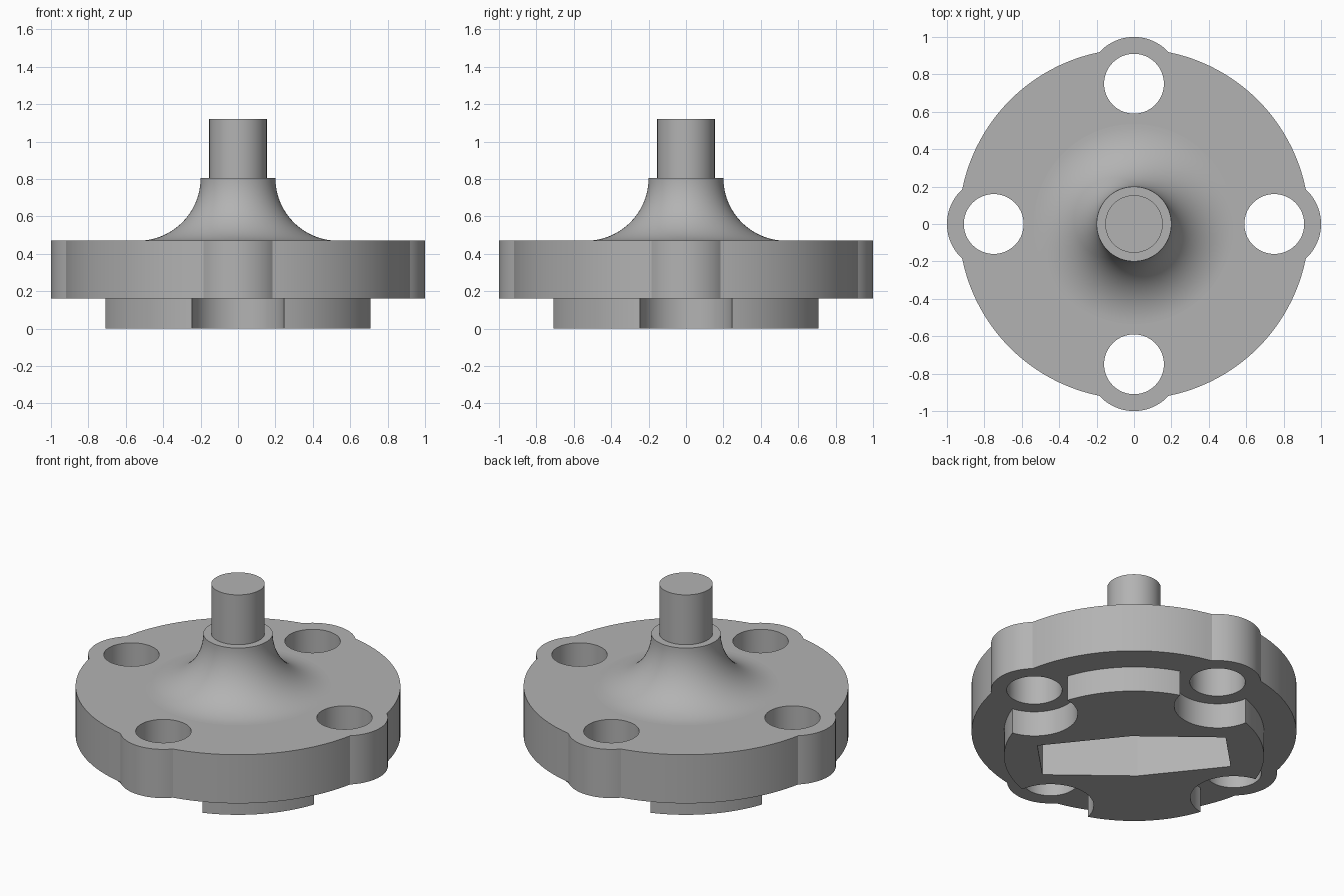
import bpy, bmesh
from math import pi, cos, sin, asin, acos, radians, sqrt
from mathutils import Matrix

cube = bpy.data.objects.get("Cube")
if cube:
    bpy.data.objects.remove(cube, do_unlink=True)

# One plain grey metal
GREY = (0.45, 0.45, 0.45, 1)
metal = bpy.data.materials.new("grey_metal")
metal.use_nodes = True
metal.diffuse_color = GREY
metal.node_tree.nodes["Principled BSDF"].inputs["Base Color"].default_value = GREY

BOLT = 0.75           # bolt circle radius
LUG = 0.25            # lug and notch radius
HOLE = 0.16
FLANGE, BOSS = 0.937, 0.75
Z_BOSS, Z_FLANGE, Z_NECK, Z_ROD = 0.16, 0.47, 0.805, 1.122


def finish(name, bm):
    bmesh.ops.recalc_face_normals(bm, faces=bm.faces)
    mesh = bpy.data.meshes.new(name)
    bm.to_mesh(mesh)
    bm.free()
    mesh.materials.append(metal)
    ob = bpy.data.objects.new(name, mesh)
    bpy.context.collection.objects.link(ob)
    return ob


def prism(name, outline, z0, z1):
    bm = bmesh.new()
    face = bm.faces.new([bm.verts.new((x, y, z0)) for x, y in outline])
    top = bmesh.ops.extrude_face_region(bm, geom=[face])["geom"]
    verts = [v for v in top if isinstance(v, bmesh.types.BMVert)]
    bmesh.ops.translate(bm, verts=verts, vec=(0, 0, z1 - z0))
    return finish(name, bm)


def arc(cx, r, a0, a1, n):
    return [(cx + r * cos(a0 + (a1 - a0) * i / n), r * sin(a0 + (a1 - a0) * i / n))
            for i in range(n + 1)]


def four_fold(points):
    return [(x * c - y * s, x * s + y * c)
            for c, s in ((1, 0), (0, 1), (-1, 0), (0, -1)) for x, y in points]


def scalloped(radius, outward):
    """Disc outline with a lug (outward) or a notch (inward) at each bolt."""
    x = (radius ** 2 + BOLT ** 2 - LUG ** 2) / (2 * BOLT)
    y = sqrt(radius ** 2 - x ** 2)
    a = acos((x - BOLT) / LUG)
    start, end = (-a, a) if outward else (2 * pi - a, a)
    rim = asin(y / radius)
    return four_fold(arc(BOLT, LUG, start, end, 32)
                     + arc(0, radius, rim, pi / 2 - rim, 24)[1:-1])


def boolean(target, other, operation):
    mod = target.modifiers.new(operation.lower(), "BOOLEAN")
    mod.operation, mod.solver, mod.object = operation, "EXACT", other
    bpy.context.view_layer.objects.active = target
    bpy.ops.object.modifier_apply(modifier=mod.name)
    bpy.data.objects.remove(other, do_unlink=True)


def lathe(name, profile, steps):
    bm = bmesh.new()
    verts = [bm.verts.new((r, 0, z)) for r, z in profile]
    edges = [bm.edges.new(pair) for pair in zip(verts, verts[1:])]
    bmesh.ops.spin(bm, geom=verts + edges, axis=(0, 0, 1), cent=(0, 0, 0),
                   angle=2 * pi, steps=steps)
    bmesh.ops.remove_doubles(bm, verts=bm.verts, dist=1e-4)
    return finish(name, bm)


# Lugged flange joined to the notched boss below it
flange = prism("flange", scalloped(FLANGE, True), Z_BOSS, Z_FLANGE)
boss = prism("boss", scalloped(BOSS, False), 0, Z_BOSS + 0.04)
boolean(flange, boss, "UNION")

# Four bolt holes
for k in range(4):
    hole = prism("hole_cutter", arc(BOLT, HOLE, 0, 2 * pi, 64)[:-1], 0.05, 0.6)
    hole.data.transform(Matrix.Rotation(k * pi / 2, 4, "Z"))
    boolean(flange, hole, "DIFFERENCE")

# Diagonal six-sided pocket in the underside, widest in the middle
half = [(0.545, -0.168), (0.545, 0.168), (0, 0.23)]
pocket = prism("pocket_cutter", half + [(-x, -y) for x, y in half], -0.1, 0.315)
pocket.data.transform(Matrix.Rotation(radians(135), 4, "Z"))
boolean(flange, pocket, "DIFFERENCE")

# Flared neck: a quarter-circle fillet up to a flat shoulder
rise = Z_NECK - Z_FLANGE
flare = [(0.2 + rise * (1 - cos(t)), Z_NECK - rise * sin(t))
         for t in (i * pi / 48 for i in range(25))]
base = Z_FLANGE - 0.03
neck = lathe("neck", [(0, Z_NECK)] + flare + [(0.2 + rise, base), (0, base)], 96)

# Shaft
rod = lathe("shaft", [(0, Z_ROD), (0.154, Z_ROD), (0.154, Z_NECK - 0.03),
                      (0, Z_NECK - 0.03)], 64)

# Smooth shading with crisp edges
bpy.ops.object.select_all(action="DESELECT")
for ob in (flange, neck, rod):
    ob.select_set(True)
bpy.context.view_layer.objects.active = flange
bpy.ops.object.shade_smooth_by_angle(angle=radians(12))
